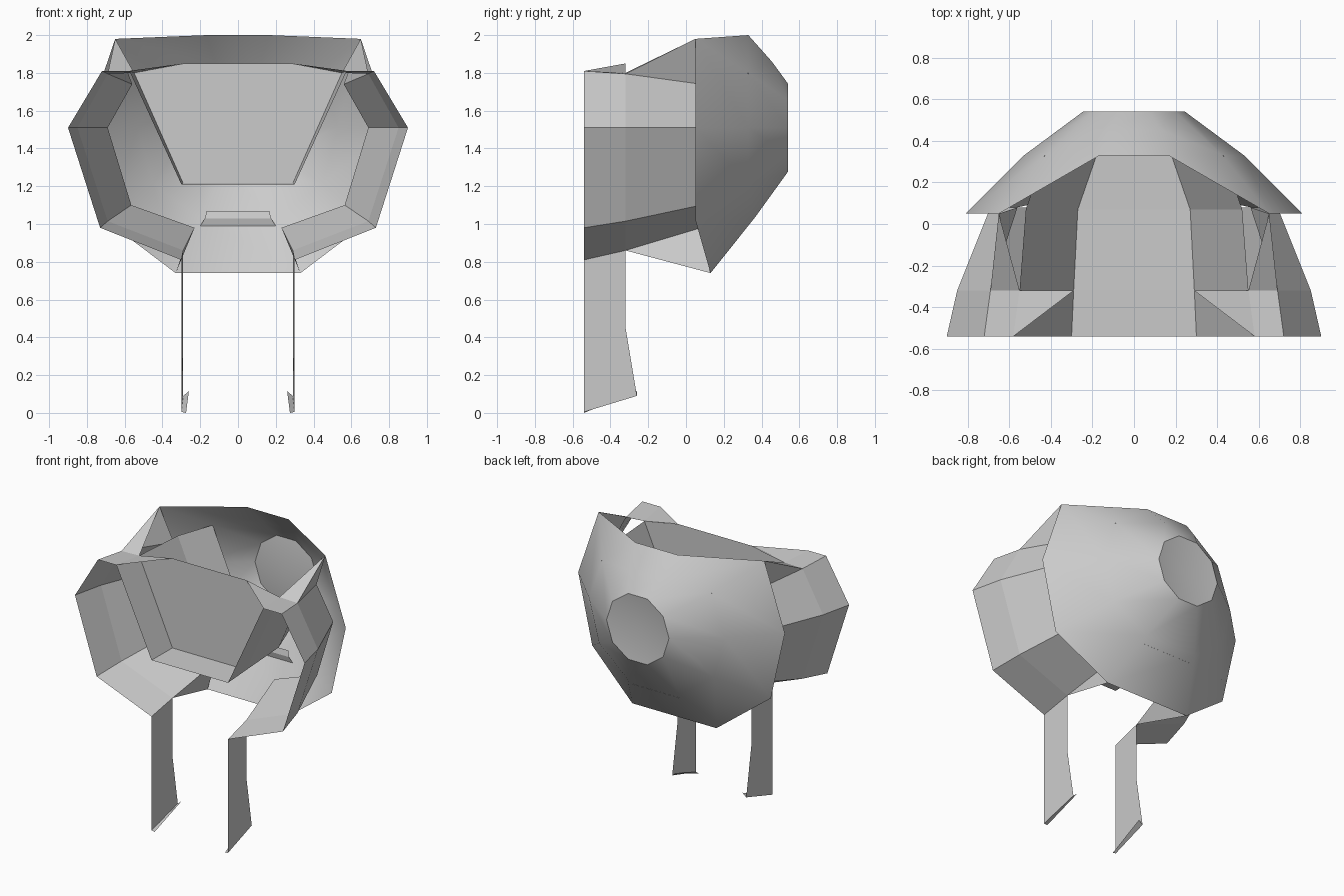
import bpy
import math
from mathutils import Vector

cube = bpy.data.objects.get("Cube")
if cube:
    bpy.data.objects.remove(cube)

grey = bpy.data.materials.new("light_grey")
grey.diffuse_color = (0.6, 0.6, 0.6, 1)
grey.use_nodes = True
grey.node_tree.nodes["Principled BSDF"].inputs["Base Color"].default_value = (0.6, 0.6, 0.6, 1)


def sheet(name, verts, faces, mirror=True, smooth=False):
    """Thin surface, mirrored across x when only half is given."""
    mesh = bpy.data.meshes.new(name)
    mesh.from_pydata([tuple(v) for v in verts], [], faces)
    mesh.materials.append(grey)
    ob = bpy.data.objects.new(name, mesh)
    bpy.context.collection.objects.link(ob)
    if mirror:
        ob.modifiers.new("mirror", 'MIRROR').merge_threshold = 0.001
    if smooth:
        bpy.ops.object.select_all(action='DESELECT')
        ob.select_set(True)
        bpy.context.view_layer.objects.active = ob
        bpy.ops.object.shade_smooth_by_angle(angle=math.radians(38))
    return ob


def loft(name, rows, closed=False, mirror=True, smooth=False):
    """Quads between successive rows of equally many points."""
    n = len(rows[0])
    faces = []
    for r in range(len(rows) - 1):
        for i in range(n if closed else n - 1):
            j = (i + 1) % n
            faces.append((r * n + i, r * n + j, (r + 1) * n + j, (r + 1) * n + i))
    return sheet(name, [p for row in rows for p in row], faces, mirror, smooth)


def section(y, pairs):
    return [(x, y, z) for x, z in pairs]


FRONT, STEP, MID, BACK = -0.54, -0.32, 0.05, 0.33

# Rear bowl: ten-sided rim drawn in to a ten-sided disc
half_rim = [(0.165, BACK, 2.0), (0.65, MID, 1.98), (0.81, MID, 1.51),
            (0.70, MID, 1.02), (0.33, 0.13, 0.74)]
rim = [Vector(p) for p in half_rim]
rim += [Vector((-x, y, z)) for x, y, z in reversed(half_rim)]
centre = Vector((0, 0.54, 1.51))
disc = []
for k in range(10):
    a = math.radians(18 + 36 * k)
    disc.append(centre + Vector((math.sin(a), 0, math.cos(a))) * 0.245)
middle = []
for p, q in zip(rim, disc):
    m = p.lerp(q, 0.55)
    middle.append(Vector((m.x * 1.06, m.y + 0.01, m.z)))
loft("rear_bowl", [rim, middle, disc], closed=True, mirror=False, smooth=True)

# Slightly dished disc closing the bowl
hub = [centre + Vector((0, -0.03, 0))]
sheet("rear_disc", disc + hub, [(k, (k + 1) % 10, 10) for k in range(10)],
      mirror=False, smooth=True)

# Faceted side panels
loft("side_panels", [
    section(FRONT, [(0.72, 1.81), (0.90, 1.51), (0.73, 0.98), (0.30, 0.81)]),
    section(STEP, [(0.69, 1.795), (0.85, 1.51), (0.69, 1.015), (0.29, 0.86)]),
    section(MID + 0.03, [(0.56, 1.74), (0.69, 1.51), (0.565, 1.10), (0.23, 0.98)]),
])

# Upper tabs joining the side panels to the trough
sheet("upper_tab", [(0.72, FRONT, 1.81), (0.58, FRONT, 1.81), (0.29, STEP, 1.85),
                    (0.55, STEP, 1.80), (0.69, STEP, 1.795)],
      [(0, 1, 3, 4), (1, 2, 3)])

# Triangular gussets to the bowl corners
sheet("upper_gusset", [(0.69, STEP, 1.795), (0.55, STEP, 1.80),
                       (0.65, MID, 1.98), (0.56, MID + 0.03, 1.74)],
      [(0, 1, 2), (0, 2, 3)])
sheet("lower_gusset", [(0.29, STEP, 0.86), (0.33, 0.13, 0.74), (0.23, MID + 0.03, 0.98)],
      [(0, 1, 2)])

# Central trough, open at the rear
loft("trough", [
    section(FRONT, [(0.575, 1.81), (0.30, 1.21), (0, 1.21)]),
    section(STEP, [(0.55, 1.80), (0.29, 1.215), (0, 1.215)]),
    section(0.07, [(0.52, 1.80), (0.27, 1.22), (0, 1.22)]),
    section(BACK, [(0.43, 1.80), (0.18, 1.23), (0, 1.23)]),
])

# Upright plate across the trough
sheet("trough_plate", [(0, STEP, 1.85), (0.285, STEP, 1.85), (0.55, STEP, 1.80),
                       (0.29, STEP, 1.215), (0, STEP, 1.215)], [(0, 1, 2, 3, 4)])

# Small lip inside the bottom of the bowl
loft("inner_lip", [
    [(0.165, BACK, 1.07), (0, BACK, 1.07)],
    [(0.175, BACK - 0.01, 1.03), (0, BACK - 0.01, 1.03)],
    [(0.20, BACK, 0.99), (0, BACK, 0.99)],
])

# Hanging side straps with a turned-in foot
sheet("strap", [(0.30, FRONT, 0.81), (0.30, FRONT, 0.005), (0.29, -0.26, 0.09),
                (0.29, STEP, 0.45), (0.29, STEP, 0.86),
                (0.275, FRONT, 0.0), (0.26, -0.26, 0.115)],
      [(0, 1, 2, 3, 4), (1, 5, 6, 2)])
